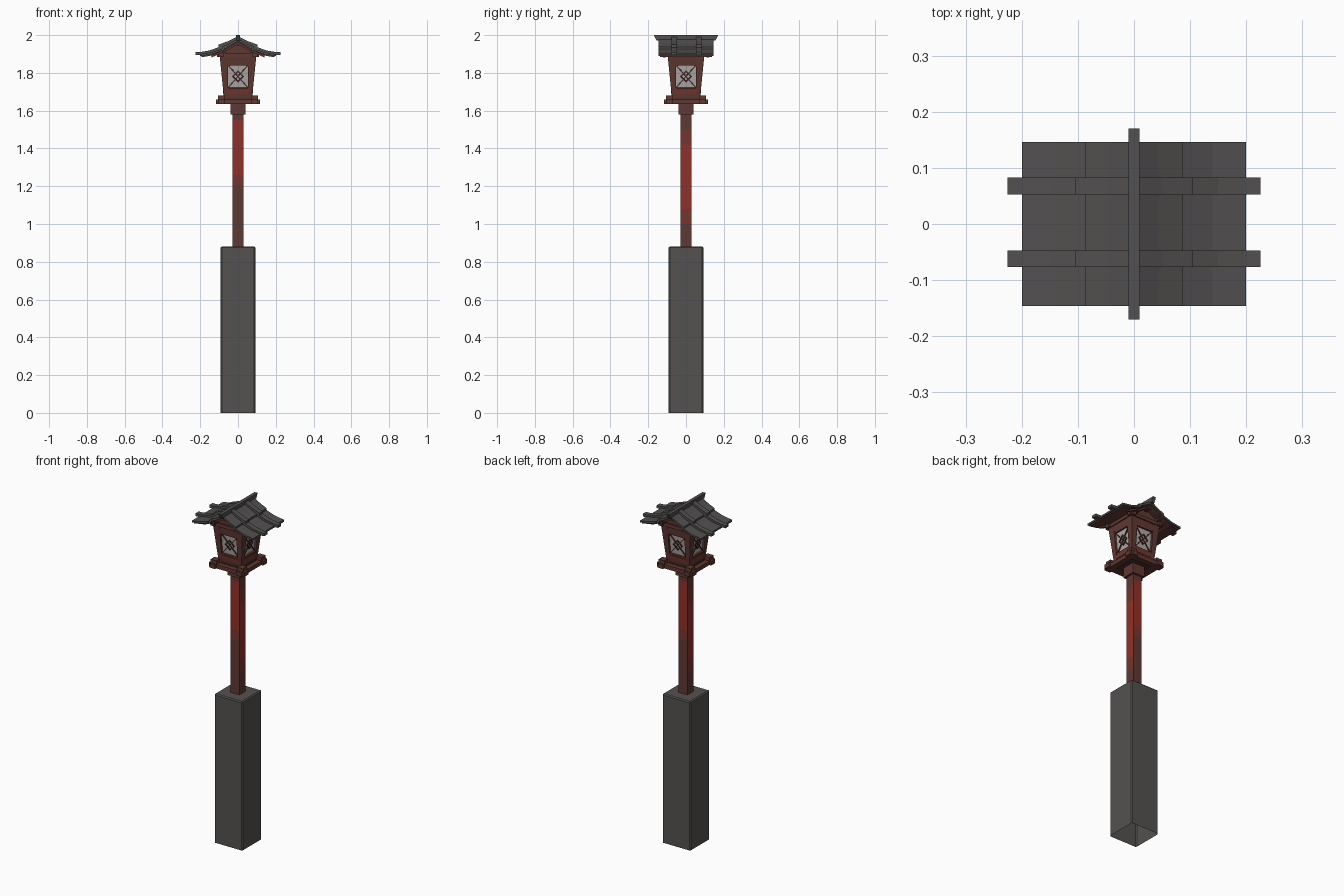
import bpy, bmesh, math
from mathutils import Matrix, Vector

if "Cube" in bpy.data.objects:
    bpy.data.objects.remove(bpy.data.objects["Cube"])


def material(name, rgb):
    m = bpy.data.materials.new(name)
    m.diffuse_color = (*rgb, 1)
    m.use_nodes = True
    m.node_tree.nodes["Principled BSDF"].inputs["Base Color"].default_value = m.diffuse_color
    return m


STONE = material("grey_stone", (0.090, 0.084, 0.081))
TILE = material("grey_tile", (0.085, 0.080, 0.079))
WOOD = material("worn_brown_wood", (0.115, 0.040, 0.032))
FADED = material("faded_red_paint", (0.185, 0.035, 0.026))
RED = material("red_paint", (0.290, 0.030, 0.020))
DARK = material("dark_brown_wood", (0.075, 0.030, 0.025))
PAPER = material("pale_paper", (0.430, 0.400, 0.380))


def finish(bm, name, *mats):
    bmesh.ops.recalc_face_normals(bm, faces=bm.faces)
    me = bpy.data.meshes.new(name)
    bm.to_mesh(me)
    bm.free()
    for m in mats:
        me.materials.append(m)
    ob = bpy.data.objects.new(name, me)
    bpy.context.collection.objects.link(ob)
    return ob


def box(bm, x0, x1, y0, y1, z0, z1, mat=Matrix()):
    size = Matrix.Diagonal((x1 - x0, y1 - y0, z1 - z0, 1))
    mid = Matrix.Translation(((x0 + x1) / 2, (y0 + y1) / 2, (z0 + z1) / 2))
    bmesh.ops.create_cube(bm, size=1, matrix=mat @ mid @ size)


def prism(bm, pts, y0, y1):
    """Closed x/z outline extruded along y."""
    a = [bm.verts.new((x, y0, z)) for x, z in pts]
    b = [bm.verts.new((x, y1, z)) for x, z in pts]
    n = len(pts)
    bm.faces.new(a)
    bm.faces.new(b[::-1])
    for i in range(n):
        j = (i + 1) % n
        bm.faces.new((a[j], a[i], b[i], b[j]))


def slope(bm, top, thick, y0, y1):
    """Roof layer following a top line, on both sides of the ridge."""
    for s in (1, -1):
        pts = [(s * x, z) for x, z in top] + [(s * x, z - thick) for x, z in reversed(top)]
        prism(bm, pts, y0, y1)


# Stone plinth, chamfered and open underneath
bm = bmesh.new()
box(bm, -0.092, 0.092, -0.092, 0.092, 0, 0.882)
bmesh.ops.bevel(bm, geom=[e for e in bm.edges if max(v.co.z for v in e.verts) > 0.5],
                offset=0.006, segments=1, affect='EDGES')
bm.normal_update()
bmesh.ops.delete(bm, geom=[f for f in bm.faces if f.normal.z < -0.9], context='FACES')
finish(bm, "stone_plinth", STONE)

# Painted pole, paint worn differently on neighbouring faces
bm = bmesh.new()
levels = [0.87, 1.00, 1.08, 1.20, 1.26, 1.42, 1.50, 1.55, 1.60]
P = 0.028
rings = [[bm.verts.new((x * P, y * P, z)) for x, y in ((-1, -1), (1, -1), (1, 1), (-1, 1))]
         for z in levels]
paint_front = [0, 0, 0, 1, 2, 2, 2, 0]
paint_side = [0, 1, 2, 2, 2, 1, 0, 0]
for i in range(len(levels) - 1):
    for k in range(4):
        n = (k + 1) % 4
        f = bm.faces.new((rings[i][k], rings[i][n], rings[i + 1][n], rings[i + 1][k]))
        f.material_index = (paint_side if k % 2 else paint_front)[i]
finish(bm, "pole", WOOD, FADED, RED)

# Bracket block on the pole
bm = bmesh.new()
box(bm, -0.04, 0.04, -0.04, 0.04, 1.58, 1.64)
finish(bm, "pole_bracket", WOOD)

# Half-lapped support frame with corner blocks and floor
bm = bmesh.new()
for s in (-1, 1):
    c = 0.087 * s
    box(bm, -0.117, 0.117, c - 0.018, c + 0.018, 1.636, 1.66)
    box(bm, c - 0.018, c + 0.018, -0.117, 0.117, 1.6362, 1.6598)
    for t in (-1, 1):
        d = 0.087 * t
        box(bm, c - 0.019, c + 0.019, d - 0.019, d + 0.019, 1.66, 1.681)
finish(bm, "support_frame", WOOD)
bm = bmesh.new()
box(bm, -0.078, 0.078, -0.078, 0.078, 1.642, 1.668)
finish(bm, "lantern_floor", DARK)

# Four flared corner posts
bm = bmesh.new()
for sx in (-1, 1):
    for sy in (-1, 1):
        loops = []
        for z, o in ((1.66, 0.074), (1.89, 0.097)):
            loops.append([bm.verts.new((sx * x, sy * y, z))
                          for x, y in ((0.053, 0.053), (o, 0.053), (o, o), (0.053, o))])
        a, b = loops
        bm.faces.new(a)
        bm.faces.new(b)
        for i in range(4):
            j = (i + 1) % 4
            bm.faces.new((a[i], a[j], b[j], b[i]))
finish(bm, "corner_posts", WOOD)

# Window sides: rails, paper pane, lattice and painted strip, on all four sides
rails, pane, lattice, strip = (bmesh.new() for _ in range(4))
for k in range(4):
    m = (Matrix.Rotation(k * math.pi / 2, 4, 'Z') @ Matrix.Translation((0, -0.086, 1.78))
         @ Matrix.Rotation(0.1, 4, 'X'))
    box(rails, -0.056, 0.056, 0.001, 0.018, -0.12, -0.06, m)
    box(rails, -0.056, 0.056, 0.001, 0.018, 0.06, 0.11, m)
    box(pane, -0.058, 0.058, 0.012, 0.018, -0.065, 0.065, m)
    box(strip, -0.055, 0.055, -0.001, 0.004, -0.092, -0.070, m)
    a = math.atan2(0.06, 0.053)
    for s in (-1, 1):
        d = m @ Matrix.Rotation(s * a, 4, 'Y')
        box(lattice, -0.078, 0.078, 0.007, 0.013, -0.003, 0.003, d)
        # small diamond around the crossing
        for t in (-1, 1):
            q = m @ Matrix.Rotation(s * math.pi / 4, 4, 'Y')
            o = t * 0.020
            box(lattice, -0.023, 0.023, 0.006, 0.012, o - 0.003, o + 0.003, q)
finish(rails, "window_rails", WOOD)
finish(pane, "window_panes", PAPER)
finish(lattice, "window_lattice", DARK)
finish(strip, "painted_strips", FADED)

# Top frame, gable walls, purlins
bm = bmesh.new()
for s in (-1, 1):
    c = 0.09 * s
    box(bm, -0.112, 0.112, c - 0.012, c + 0.012, 1.885, 1.905)
    box(bm, c - 0.012, c + 0.012, -0.112, 0.112, 1.8852, 1.9048)
    y0, y1 = sorted((s * 0.08, s * 0.092))
    prism(bm, [(-0.11, 1.90), (0.11, 1.90), (0, 1.965)], y0, y1)
finish(bm, "top_frame_and_gables", WOOD)
bm = bmesh.new()
for x, z in ((-0.075, 1.913), (0, 1.953), (0.075, 1.913)):
    box(bm, x - 0.009, x + 0.009, -0.128, 0.128, z - 0.009, z + 0.009)
finish(bm, "purlins", DARK)

# Wooden roof boards and bargeboards
bm = bmesh.new()
line = [(0, 1.970), (0.045, 1.943), (0.088, 1.922), (0.14, 1.899), (0.192, 1.890)]
slope(bm, line, 0.007, -0.138, 0.138)
barge = [(0, 1.966), (0.045, 1.939), (0.088, 1.918), (0.14, 1.896)]
for s in (-1, 1):
    y0, y1 = sorted((s * 0.108, s * 0.122))
    slope(bm, barge, 0.014, y0, y1)
finish(bm, "roof_boards", WOOD)

# Two overlapping tile courses per side
bm = bmesh.new()
slope(bm, [(0, 1.982), (0.045, 1.956), (0.086, 1.938)], 0.013, -0.146, 0.146)
slope(bm, [(0.07, 1.933), (0.14, 1.909), (0.2, 1.900)], 0.011, -0.146, 0.146)
finish(bm, "roof_tiles", TILE)

# Raised ribs over the tiles
bm = bmesh.new()
for y in (-0.062, 0.068):
    slope(bm, [(0, 1.994), (0.05, 1.969), (0.104, 1.949)], 0.018, y - 0.015, y + 0.015)
    slope(bm, [(0.08, 1.944), (0.15, 1.919), (0.2, 1.910), (0.225, 1.910)], 0.016,
          y - 0.015, y + 0.015)
finish(bm, "roof_ribs", TILE)

# Ridge beam, longer along its top edge
bm = bmesh.new()
box(bm, -0.01, 0.01, -0.17, 0.17, 1.972, 2.0)
for v in bm.verts:
    if v.co.z < 1.99:
        v.co.y *= 0.92
finish(bm, "ridge_beam", TILE)
